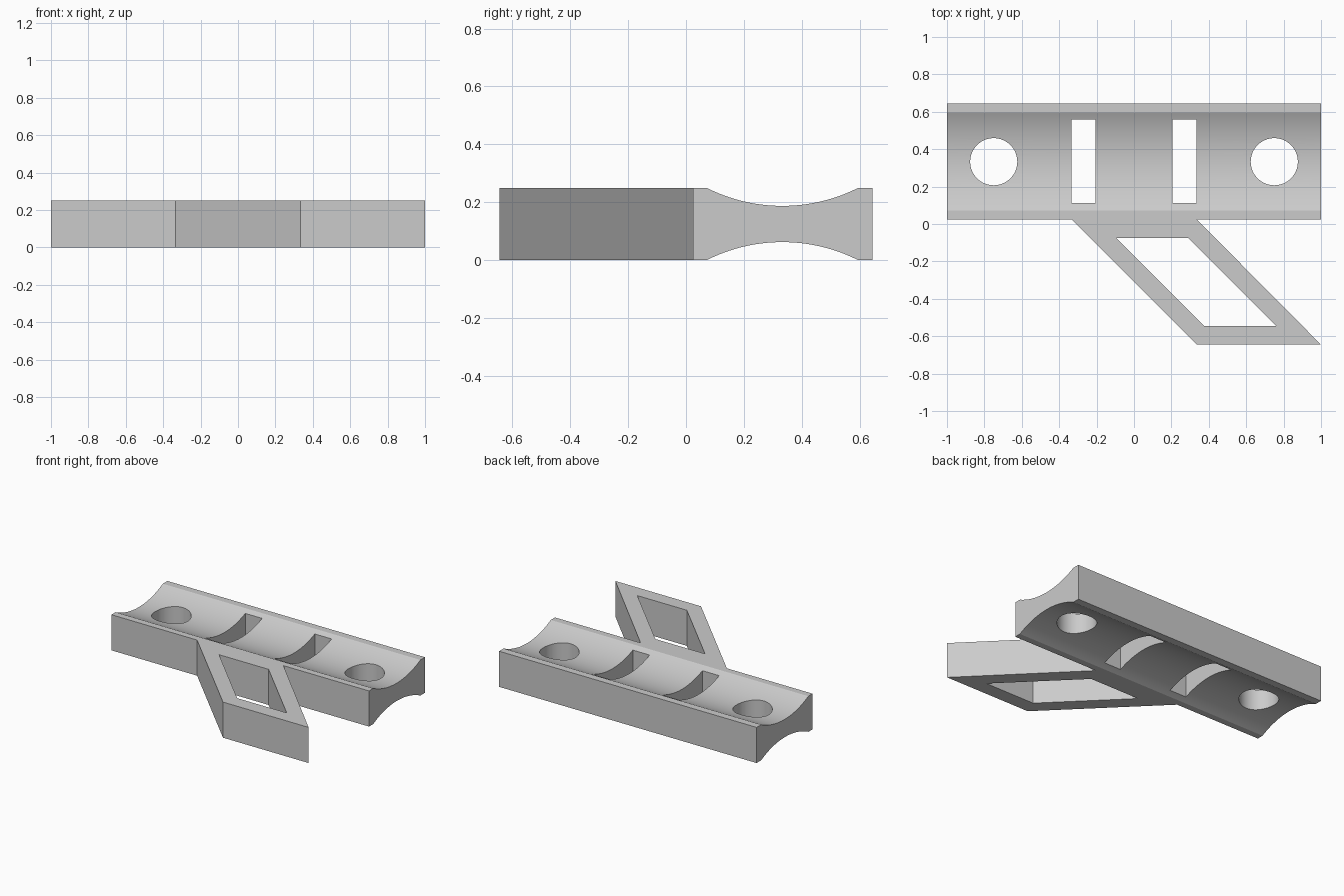
import bpy, bmesh
from math import asin, sin, cos, radians

HEIGHT = 0.25
BACK, FRONT = 0.645, 0.025
MID_Y = 0.333

if "Cube" in bpy.data.objects:
    bpy.data.objects.remove(bpy.data.objects["Cube"])

grey = bpy.data.materials.new("plain grey")
grey.use_nodes = True
colour = (0.6, 0.6, 0.6, 1)
grey.diffuse_color = colour
grey.node_tree.nodes["Principled BSDF"].inputs["Base Color"].default_value = colour


def add_object(name, bm):
    bmesh.ops.recalc_face_normals(bm, faces=bm.faces)
    mesh = bpy.data.meshes.new(name)
    bm.to_mesh(mesh)
    bm.free()
    mesh.materials.append(grey)
    obj = bpy.data.objects.new(name, mesh)
    bpy.context.collection.objects.link(obj)
    return obj


def prism(name, points, direction):
    """Extrude a closed outline along a direction."""
    bm = bmesh.new()
    face = bm.faces.new([bm.verts.new(p) for p in points])
    new = bmesh.ops.extrude_face_region(bm, geom=[face])["geom"]
    verts = [v for v in new if isinstance(v, bmesh.types.BMVert)]
    bmesh.ops.translate(bm, verts=verts, vec=direction)
    return add_object(name, bm)


def cut(target, cutter):
    """Subtract a cutter and discard it."""
    mod = target.modifiers.new("cut", "BOOLEAN")
    mod.operation = "DIFFERENCE"
    mod.solver = "EXACT"
    mod.object = cutter
    bpy.context.view_layer.objects.active = target
    bpy.ops.object.modifier_apply(modifier=mod.name)
    bpy.data.objects.remove(cutter)


def smooth(obj):
    bpy.ops.object.select_all(action="DESELECT")
    obj.select_set(True)
    bpy.context.view_layer.objects.active = obj
    bpy.ops.object.shade_smooth_by_angle(angle=radians(25))


# Bar: section with a shallow round groove above and below
half, sag, steps = 0.262, 0.0625, 32
radius = (half ** 2 + sag ** 2) / (2 * sag)
sweep = asin(half / radius)
groove = []
for i in range(steps + 1):
    a = sweep * (2 * i / steps - 1)
    groove.append((MID_Y + radius * sin(a), radius * cos(a) - radius + sag))
lower = [(FRONT, 0)] + groove + [(BACK, 0)]
upper = [(y, HEIGHT - z) for y, z in reversed(lower)]
bar = prism("grooved_bar", [(-1, y, z) for y, z in lower + upper], (2, 0, 0))

# Round holes and rectangular slots through the bar
for side in (-1, 1):
    bpy.ops.mesh.primitive_cylinder_add(vertices=64, radius=0.126, depth=1,
                                        location=(side * 0.75, MID_Y, 0))
    cut(bar, bpy.context.object)
    bpy.ops.mesh.primitive_cube_add(size=1, location=(side * 0.27, 0.335, 0))
    bpy.context.object.scale = (0.13, 0.448, 1)
    cut(bar, bpy.context.object)
smooth(bar)

# Slanted arm with a window through it
outer = [(-0.335, FRONT), (0.335, FRONT), (1, -BACK), (0.335, -BACK)]
inner = [(-0.095, -0.075), (0.29, -0.075), (0.76, -0.545), (0.375, -0.545)]
arm = prism("slanted_arm", [(x, y, 0) for x, y in outer], (0, 0, HEIGHT))
window = prism("window_cutter", [(x, y, -0.2) for x, y in inner], (0, 0, 1))
cut(arm, window)
